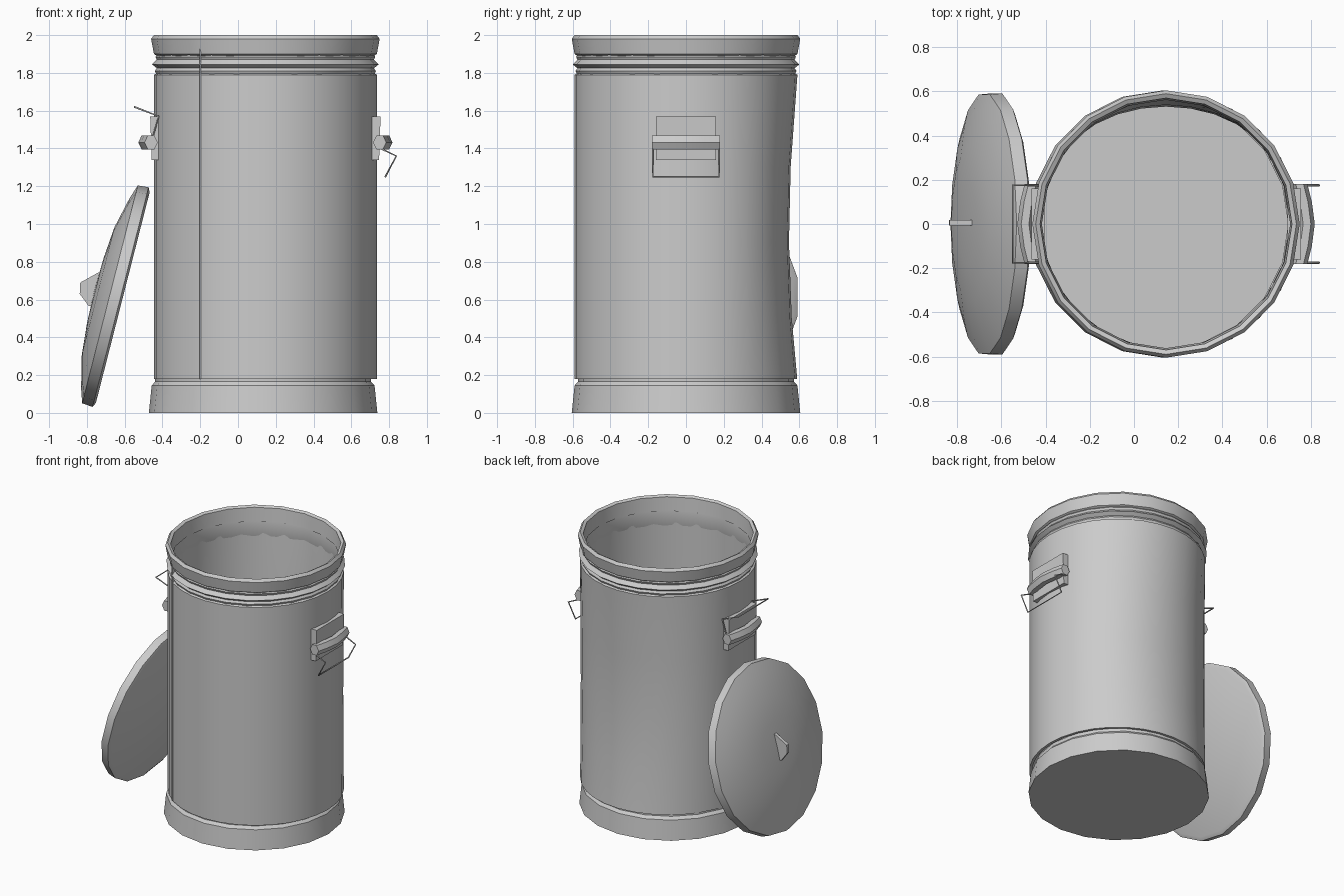
import bpy, bmesh, math
from mathutils import Matrix, Vector

if "Cube" in bpy.data.objects:
    bpy.data.objects.remove(bpy.data.objects["Cube"])

CX = 0.145  # centre of the can along x


def finish(name, bm, angle=35):
    bmesh.ops.remove_doubles(bm, verts=bm.verts, dist=1e-5)
    bmesh.ops.recalc_face_normals(bm, faces=bm.faces)
    me = bpy.data.meshes.new(name)
    bm.to_mesh(me)
    bm.free()
    ob = bpy.data.objects.new(name, me)
    bpy.context.collection.objects.link(ob)
    bpy.ops.object.select_all(action='DESELECT')
    ob.select_set(True)
    bpy.context.view_layer.objects.active = ob
    bpy.ops.object.shade_smooth_by_angle(angle=math.radians(angle))
    return ob


def lathe(name, profile, matrix, sides=24, closed=False, deform=None):
    """Spin (radius, height) points around local z."""
    bm = bmesh.new()
    pts = profile + profile[:1] if closed else profile
    vs = [bm.verts.new((r, 0, z)) for r, z in pts]
    edges = [bm.edges.new(p) for p in zip(vs, vs[1:])]
    bmesh.ops.spin(bm, geom=vs + edges, cent=(0, 0, 0), axis=(0, 0, 1),
                   angle=math.tau, steps=sides, use_duplicate=False)
    bmesh.ops.remove_doubles(bm, verts=bm.verts, dist=1e-4)
    if deform:
        for v in bm.verts:
            deform(v.co)
    bm.transform(matrix)
    return finish(name, bm)


def prism(name, outline, y0, y1):
    """Extrude an (x, z) outline along y."""
    bm = bmesh.new()
    f = bm.faces.new([bm.verts.new((x, y0, z)) for x, z in outline])
    ext = bmesh.ops.extrude_face_region(bm, geom=[f])
    bmesh.ops.translate(bm, vec=(0, y1 - y0, 0),
                        verts=[g for g in ext['geom'] if isinstance(g, bmesh.types.BMVert)])
    return finish(name, bm)


def wire(name, points, radius):
    cu = bpy.data.curves.new(name, 'CURVE')
    cu.dimensions = '3D'
    cu.bevel_depth = radius
    cu.bevel_resolution = 1
    cu.use_fill_caps = True
    sp = cu.splines.new('POLY')
    sp.points.add(len(points) - 1)
    for p, co in zip(sp.points, points):
        p.co = (*co, 1)
    ob = bpy.data.objects.new(name, cu)
    bpy.context.collection.objects.link(ob)
    return ob


# can body: thin wall, shallow dent at the back
def dent(co):
    back = max(0, co.y / 0.59)
    co.y -= 0.045 * back ** 3 * max(0, 1 - ((co.z - 0.95) / 0.78) ** 2)


can = Matrix.Translation((CX, 0, 0))
levels = [0.18, 0.5, 0.9, 1.3, 1.79]
outer = [(0.59, z) for z in levels]
inner = [(0.572, z) for z in reversed(levels)]
lathe("can_body", outer + [(0.57, 1.8)] + inner[1:], can, sides=32, closed=True, deform=dent)

# flared base ring with the floor
lathe("base", [(0, 0), (0.605, 0), (0.59, 0.145), (0.572, 0.165), (0.572, 0.19),
               (0.565, 0.19), (0.575, 0.01), (0, 0.01)],
      Matrix.Translation((CX - 0.012, 0, 0)), sides=20)

# ribbed neck and top band
lathe("neck_rib", [(0.572, 1.78), (0.585, 1.81), (0.575, 1.825), (0.6, 1.845), (0.575, 1.87),
                   (0.582, 1.885), (0.568, 1.9), (0.562, 1.84)], can, closed=True)
lathe("top_band", [(0.575, 1.89), (0.59, 1.9), (0.605, 1.98), (0.59, 2.0),
                   (0.57, 1.99), (0.562, 1.89)], can, sides=20, closed=True)

# vertical seam on the front left
a = math.asin(0.345 / 0.59)
prism("seam", [(-0.204, 0.18), (-0.196, 0.18), (-0.196, 1.95), (-0.204, 1.95)],
      -0.59 * math.cos(a) - 0.004, -0.59 * math.cos(a) + 0.02)

# side handles: bracket plate, bowed grip and loose wire bail
for side, label in ((1, "right"), (-1, "left")):
    def X(d):
        return CX + side * (0.59 + d)
    prism(label + "_handle_plate",
          [(X(-0.04), 1.34), (X(0.012), 1.34), (X(0.02), 1.57), (X(-0.04), 1.57)], -0.16, 0.16)

    bm = bmesh.new()
    rings = []
    for y, d in ((-0.18, 0.015), (-0.1, 0.035), (0, 0.048), (0.1, 0.035), (0.18, 0.015)):
        rings.append([bm.verts.new((X(d + 0.035 * math.cos(k * math.tau / 6)), y,
                                    1.432 + 0.042 * math.sin(k * math.tau / 6)))
                      for k in range(6)])
    for r0, r1 in zip(rings, rings[1:]):
        for k in range(6):
            bm.faces.new((r0[k], r0[k - 1], r1[k - 1], r1[k]))
    bm.faces.new(rings[0])
    bm.faces.new(rings[-1])
    finish(label + "_handle_grip", bm)

    if side > 0:
        arm = [(0.755, 1.40), (0.838, 1.36), (0.78, 1.25)]
    else:
        arm = [(-0.46, 1.43), (-0.42, 1.57), (-0.548, 1.62)]
    path = [(x, -0.175, z) for x, z in arm] + [(x, 0.175, z) for x, z in reversed(arm)]
    wire(label + "_handle_bail", path, 0.005)

# lid leaning against the left side
lean = Matrix.Translation((-0.61, 0, 0.61)) @ Matrix.Rotation(-1.321, 4, 'Y')
lathe("lid", [(0, 0), (0.575, 0), (0.6, 0.012), (0.595, 0.07), (0.52, 0.095),
              (0.35, 0.135), (0.18, 0.15), (0, 0.155)], lean, sides=18)
prism("lid_handle", [(-0.72, 0.75), (-0.745, 0.74), (-0.835, 0.69), (-0.838, 0.63),
                     (-0.79, 0.565), (-0.76, 0.57)], -0.006, 0.018)
